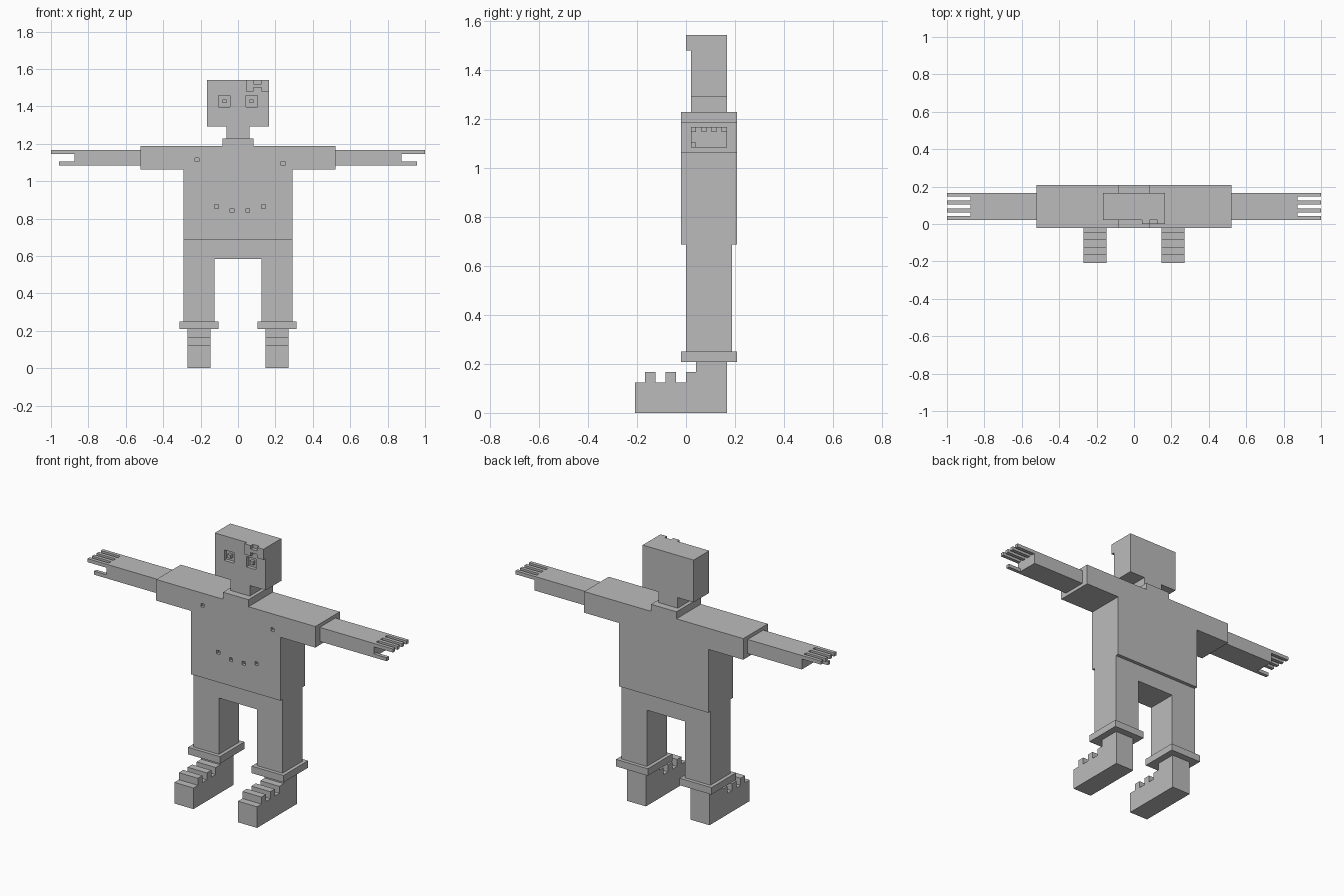
import bpy, bmesh
from mathutils import Vector

if "Cube" in bpy.data.objects:
    bpy.data.objects.remove(bpy.data.objects["Cube"])

U = 2 / 96  # one block of the grid the figure is built on

grey = bpy.data.materials.new("plain grey")
grey.diffuse_color = (0.5, 0.5, 0.5, 1)
grey.use_nodes = True
grey.node_tree.nodes["Principled BSDF"].inputs["Base Color"].default_value = grey.diffuse_color


def finish(name, bm):
    bmesh.ops.recalc_face_normals(bm, faces=bm.faces)
    mesh = bpy.data.meshes.new(name)
    bm.to_mesh(mesh)
    bm.free()
    mesh.materials.append(grey)
    obj = bpy.data.objects.new(name, mesh)
    bpy.context.collection.objects.link(obj)
    return obj


def boxes(name, specs):
    """Boxes given as (x0, x1, y0, y1, z0, z1) in blocks, joined in one object."""
    bm = bmesh.new()
    for x0, x1, y0, y1, z0, z1 in specs:
        for v in bmesh.ops.create_cube(bm, size=1)["verts"]:
            v.co = Vector((x1 if v.co.x > 0 else x0,
                           y1 if v.co.y > 0 else y0,
                           z1 if v.co.z > 0 else z0)) * U
    return finish(name, bm)


def extrude(name, points, along, start, end):
    """Extrude a profile: (x, z) along y, or (y, z) along x."""
    bm = bmesh.new()
    place = (lambda a, b: (a, start, b)) if along == "y" else (lambda a, b: (start, a, b))
    step = (0, end - start, 0) if along == "y" else (end - start, 0, 0)
    face = bm.faces.new([bm.verts.new(Vector(place(a, b)) * U) for a, b in points])
    new = bmesh.ops.extrude_face_region(bm, geom=[face])["geom"]
    bmesh.ops.translate(bm, vec=Vector(step) * U,
                        verts=[g for g in new if isinstance(g, bmesh.types.BMVert)])
    return finish(name, bm)


def mirrored(half):
    """Complete a right-hand outline, bottom to top, with its mirror image."""
    return half + [(-x, z) for x, z in reversed(half) if x]


def cut(obj, specs):
    """Sink square pits into an object."""
    cutter = boxes("cutter", specs)
    cutter.hide_render = True
    mod = obj.modifiers.new("pits", "BOOLEAN")
    mod.operation, mod.solver, mod.object = "DIFFERENCE", "EXACT", cutter
    bpy.context.view_layer.objects.active = obj
    bpy.ops.object.modifier_apply(modifier=mod.name)
    bpy.data.objects.remove(cutter)


# Shirt with short sleeves and collar, then the button pits
shirt = extrude("shirt", mirrored([(14, 33), (14, 51), (25, 51), (25, 57), (4, 57), (4, 59)]),
                "y", -1, 10)
buttons = [(-11, 53), (11, 52), (-6, 41), (-2, 40), (2, 40), (6, 41)]
cut(shirt, [(x, x + 1, -2, 0, z, z + 1) for x, z in buttons])

# Head with neck, eye sockets and pupils
head = extrude("head", mirrored([(3, 59), (3, 62), (8, 62), (8, 74)]), "y", 1, 8)
cut(head, [(x, x + 3, 0, 2, 67, 70) for x in (-5, 2)])
boxes("pupils", [(x, x + 1, 1, 2, 68, 69) for x in (-4, 3)])

# Notched tuft on the forehead
tuft = [(2, 71), (4, 71), (4, 72), (6, 72), (6, 71), (8, 71),
        (8, 74), (6, 74), (6, 73), (4, 73), (4, 74), (2, 74)]
extrude("forehead_tuft", tuft, "y", 0, 1)

# Trousers
extrude("trousers", mirrored([(6, 28), (6, 12), (14, 12), (14, 33)]), "y", 0, 9)

# Foot outline with ridged instep
foot = [(-10, 0), (8, 0), (8, 10), (2, 10), (2, 8), (0, 8), (0, 6), (-2, 6), (-2, 8),
        (-4, 8), (-4, 6), (-6, 6), (-6, 8), (-8, 8), (-8, 6), (-10, 6)]

for side, s in (("left", 1), ("right", -1)):
    def limb(name, specs):
        boxes(f"{side}_{name}", [(*sorted((s * b[0], s * b[1])), *b[2:]) for b in specs])

    limb("arm", [(25, 42, 1, 8, 52, 56)])
    limb("fingers", [(42, 48, y, y + 1, 55, 56) for y in (1, 3, 5, 7)])
    limb("thumb", [(42, 46, 1, 2, 52, 53)])
    limb("trouser_cuff", [(5, 15, -1, 10, 10, 12)])
    extrude(f"{side}_foot", foot, "x", s * 7, s * 13)
